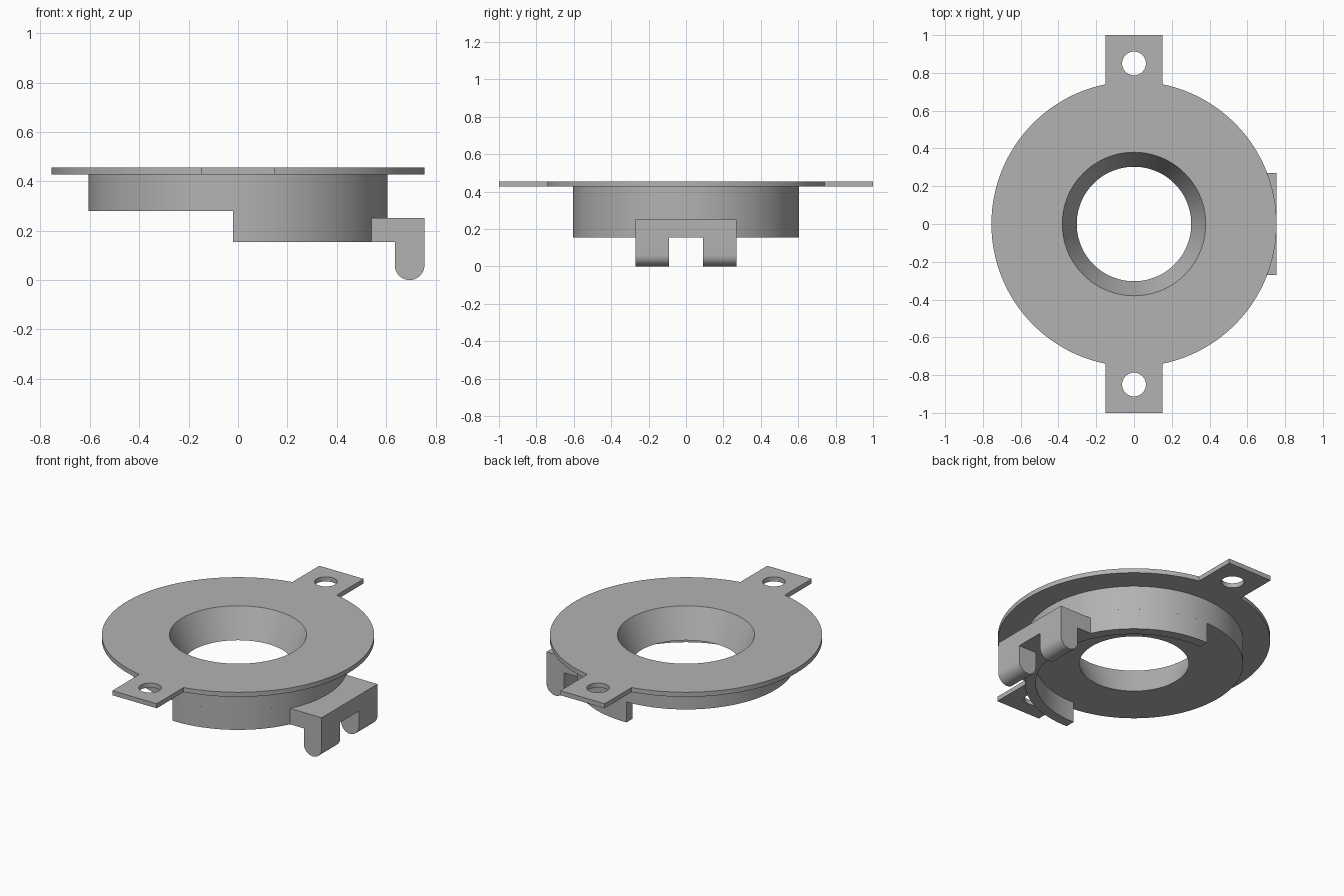
import bpy, bmesh, math
from mathutils import Matrix

cube = bpy.data.objects.get("Cube")
if cube:
    bpy.data.objects.remove(cube, do_unlink=True)

grey = bpy.data.materials.new("plain grey")
grey.use_nodes = True
grey.diffuse_color = (0.45, 0.45, 0.45, 1)
grey.node_tree.nodes["Principled BSDF"].inputs["Base Color"].default_value = grey.diffuse_color


def arc(radius, start, end, steps, cx=0, cy=0):
    """Points along an arc, angles in radians."""
    angles = [start + (end - start) * i / steps for i in range(steps + 1)]
    return [(cx + radius * math.cos(a), cy + radius * math.sin(a)) for a in angles]


def make_object(name, bm):
    bmesh.ops.recalc_face_normals(bm, faces=bm.faces)
    mesh = bpy.data.meshes.new(name)
    bm.to_mesh(mesh)
    bm.free()
    mesh.materials.append(grey)
    obj = bpy.data.objects.new(name, mesh)
    bpy.context.collection.objects.link(obj)
    return obj


def prism(name, outline, low, high, along_y=False):
    """Extrude an outline in z, or an xz outline along y."""
    bm = bmesh.new()
    face = bm.faces.new([bm.verts.new((x, y, low)) for x, y in outline])
    extruded = bmesh.ops.extrude_face_region(bm, geom=[face])["geom"]
    tops = [v for v in extruded if isinstance(v, bmesh.types.BMVert)]
    bmesh.ops.translate(bm, verts=tops, vec=(0, 0, high - low))
    if along_y:
        for v in bm.verts:
            v.co = (v.co.x, v.co.z, v.co.y)
    return make_object(name, bm)


def cone(name, r_low, r_high, low, high, x=0, y=0, segments=128):
    bm = bmesh.new()
    bmesh.ops.create_cone(bm, cap_ends=True, segments=segments, radius1=r_low,
                          radius2=r_high, depth=high - low,
                          matrix=Matrix.Translation((x, y, (low + high) / 2)))
    return make_object(name, bm)


def cut(obj, cutter):
    mod = obj.modifiers.new("cut", "BOOLEAN")
    mod.operation, mod.solver, mod.object = "DIFFERENCE", "EXACT", cutter
    cutter.hide_render = True
    bpy.context.view_layer.objects.active = obj
    bpy.ops.object.modifier_apply(modifier=mod.name)
    bpy.data.objects.remove(cutter, do_unlink=True)


FLANGE_LOW, FLANGE_TOP = 0.427, 0.455
HUB_LOW, SKIRT_LOW = 0.28, 0.155
HUB_R, SKIRT_IN, FLANGE_R = 0.605, 0.545, 0.755
TAB = 0.15
parts = []

# Flange with a mounting tab at front and back
t = math.acos(TAB / FLANGE_R)
outline = arc(FLANGE_R, -t, t, 64) + [(TAB, 1), (-TAB, 1)]
outline += arc(FLANGE_R, math.pi - t, math.pi + t, 64) + [(-TAB, -1), (TAB, -1)]
flange = prism("flange", outline, FLANGE_LOW, FLANGE_TOP)
for side in (-1, 1):
    cut(flange, cone("tab_hole", 0.063, 0.063, 0.4, 0.5, y=side * 0.85, segments=48))

# Round hub below the flange
hub = cone("hub", HUB_R, HUB_R, HUB_LOW, FLANGE_LOW)

# Tapered bore through flange and hub
SLOPE = (0.38 - 0.303) / (FLANGE_TOP - HUB_LOW)
for obj in (flange, hub):
    margin = 0.1
    cut(obj, cone("bore", 0.303 - SLOPE * margin, 0.38 + SLOPE * margin,
                  HUB_LOW - margin, FLANGE_TOP + margin))
parts += [flange, hub]

# Half ring skirt hanging under the hub
END_X = -0.02
a, b = math.acos(END_X / HUB_R), math.acos(END_X / SKIRT_IN)
parts.append(prism("skirt", arc(HUB_R, -a, a, 64) + arc(SKIRT_IN, b, -b, 64),
                   SKIRT_LOW, HUB_LOW))

# Hinge block, fitted against the skirt
HALF_W, BLOCK_X = 0.27, 0.755
inner = HUB_R - 0.02
c = math.asin(HALF_W / inner)
parts.append(prism("hinge_block", [(BLOCK_X, -HALF_W), (BLOCK_X, HALF_W)] + arc(inner, c, -c, 24),
                   SKIRT_LOW, 0.252))

# Two rounded hinge lugs with pin holes
PIN_X, LUG_R = 0.695, 0.06
for name, y0, y1 in (("front_lug", -HALF_W, -0.09), ("back_lug", 0.09, HALF_W)):
    shape = [(PIN_X + LUG_R, SKIRT_LOW), (PIN_X - LUG_R, SKIRT_LOW)]
    shape += arc(LUG_R, math.pi, 2 * math.pi, 24, PIN_X, LUG_R)
    lug = prism(name, shape, y0, y1, along_y=True)
    pin = arc(0.037, 0, 2 * math.pi, 32, PIN_X, LUG_R)[:-1]
    cut(lug, prism("pin_hole", pin, y0 - 0.05, y1 + 0.05, along_y=True))
    parts.append(lug)

# Smooth curved walls, keep edges sharp
bpy.ops.object.select_all(action="DESELECT")
for obj in parts:
    obj.select_set(True)
bpy.context.view_layer.objects.active = parts[0]
bpy.ops.object.shade_smooth_by_angle(angle=math.radians(30))
